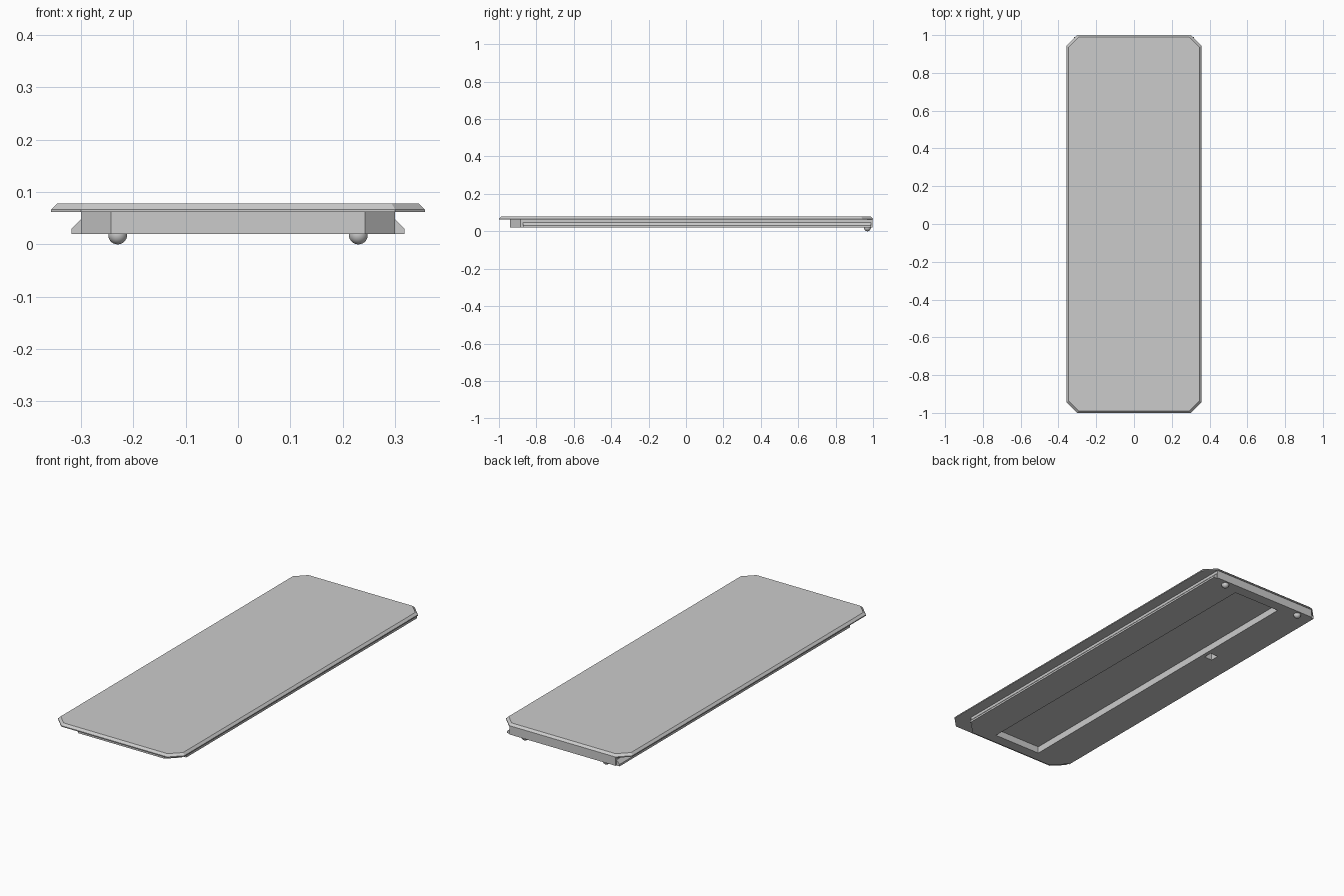
import bpy
import bmesh
from mathutils import Matrix

if "Cube" in bpy.data.objects:
    bpy.data.objects.remove(bpy.data.objects["Cube"], do_unlink=True)

grey = bpy.data.materials.new("plain_grey")
grey.use_nodes = True
colour = (0.6, 0.6, 0.6, 1)
grey.diffuse_color = colour
grey.node_tree.nodes["Principled BSDF"].inputs["Base Color"].default_value = colour


def finish(name, bm):
    bmesh.ops.recalc_face_normals(bm, faces=bm.faces)
    mesh = bpy.data.meshes.new(name)
    bm.to_mesh(mesh)
    bm.free()
    mesh.materials.append(grey)
    obj = bpy.data.objects.new(name, mesh)
    bpy.context.collection.objects.link(obj)
    return obj


def loft(name, rings):
    """Skin a stack of matching point rings and cap both ends."""
    bm = bmesh.new()
    loops = [[bm.verts.new(p) for p in ring] for ring in rings]
    for low, high in zip(loops, loops[1:]):
        for i in range(len(low)):
            j = (i + 1) % len(low)
            bm.faces.new((low[i], low[j], high[j], high[i]))
    bm.faces.new(loops[0])
    bm.faces.new(loops[-1])
    return finish(name, bm)


def clipped_ring(x, y, cut, z):
    """Rectangle with its four corners cut off."""
    half = [(x, y - cut), (x - cut, y), (cut - x, y), (-x, y - cut)]
    return [(a, b, z) for a, b in half + [(-a, -b) for a, b in half]]


def box(name, x0, x1, y0, y1, z0, z1):
    corners = [(x0, y0), (x1, y0), (x1, y1), (x0, y1)]
    return loft(name, [[(x, y, z) for x, y in corners] for z in (z0, z1)])


# Top board with cut corners and a bevelled upper rim
loft("top_board", [clipped_ring(0.357, 1.0, 0.057, 0.062),
                   clipped_ring(0.357, 1.0, 0.057, 0.067),
                   clipped_ring(0.346, 0.989, 0.052, 0.078)])

# Underbody, with cut front corners and a square back
outline = [(-0.243, -0.94), (0.243, -0.94), (0.3, -0.885),
           (0.3, 0.996), (-0.3, 0.996), (-0.3, -0.885)]
body = loft("underbody", [[(x, y, z) for x, y in outline] for z in (0.02, 0.062)])

# Long recess and small socket in the underside
cutters = [box("recess_cutter", -0.13, 0.14, -0.885, 0.94, -0.02, 0.055),
           box("socket_cutter", -0.195, -0.15, 0.36, 0.405, -0.02, 0.055)]
bpy.context.view_layer.objects.active = body
for cutter in cutters:
    cutter.hide_render = True
    mod = body.modifiers.new("cut", "BOOLEAN")
    mod.operation = "DIFFERENCE"
    mod.solver = "EXACT"
    mod.object = cutter
    bpy.ops.object.modifier_apply(modifier=mod.name)
    bpy.data.objects.remove(cutter, do_unlink=True)

# Side rails and round back feet
rail = [(0.299, 0.02), (0.318, 0.02), (0.318, 0.03), (0.299, 0.049)]
for side, label in ((1, "left"), (-1, "right")):
    loft(label + "_rail", [[(side * x, y, z) for x, z in rail] for y in (-0.872, 0.99)])
    bm = bmesh.new()
    bmesh.ops.create_uvsphere(bm, u_segments=24, v_segments=14, radius=0.018,
                              matrix=Matrix.Translation((side * 0.23, 0.97, 0.018)))
    foot = finish(label + "_foot", bm)
    for face in foot.data.polygons:
        face.use_smooth = True
